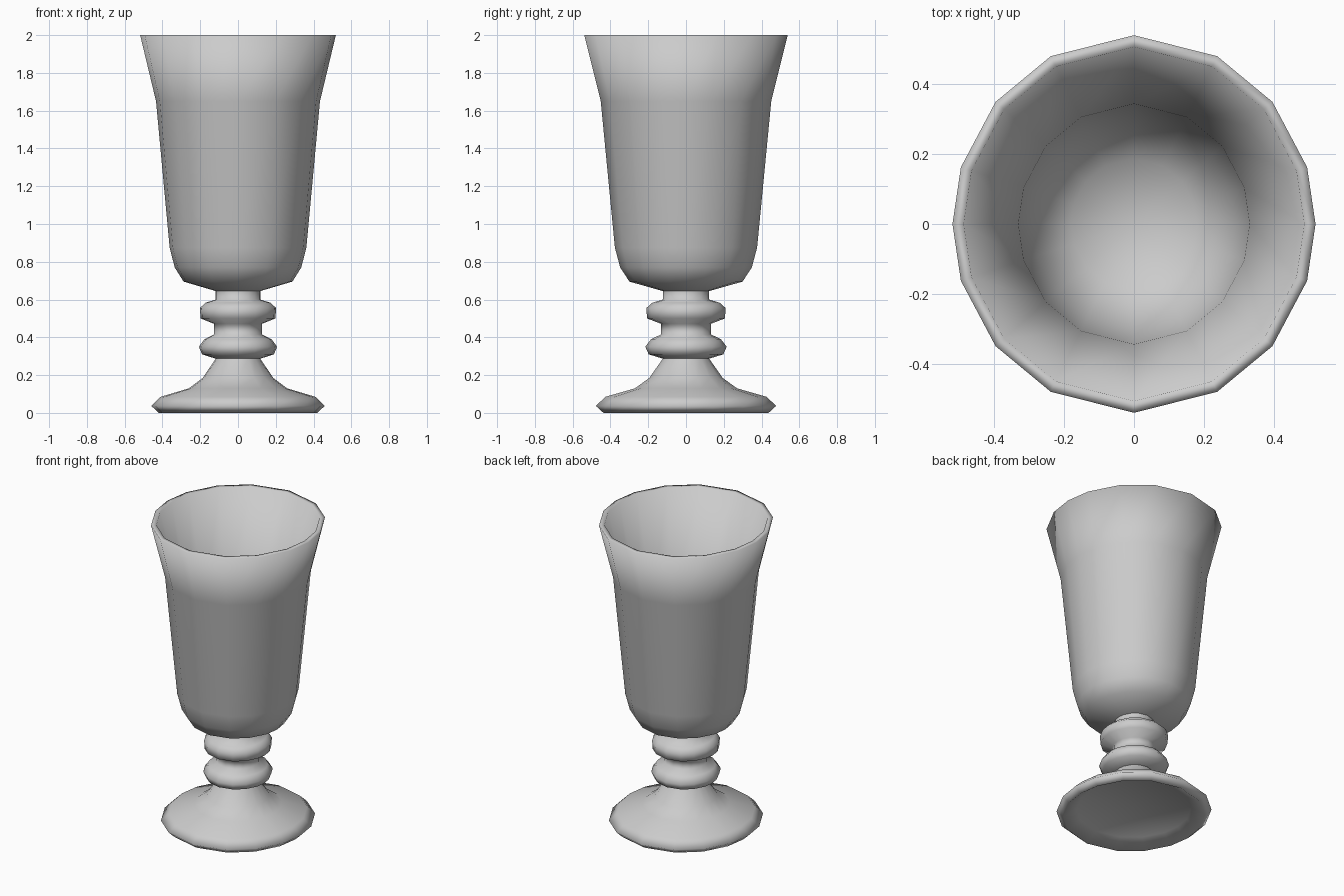
import bpy, bmesh
from math import sin, cos, radians

if "Cube" in bpy.data.objects:
    bpy.data.objects.remove(bpy.data.objects["Cube"])

# Slightly uneven 16-sided ring, a touch deeper (y) than wide (x)
QUARTER = [0, 17.5, 40.3, 62.7]
ANGLES = (QUARTER + [90] + [180 - a for a in QUARTER[:0:-1]])
ANGLES = ANGLES + [a + 180 for a in ANGLES]
DEPTH = 1.04


def lathe(name, profile):
    """Spin (radius, z) points around z; radius 0 closes with a fan."""
    bm = bmesh.new()
    rings = []
    for r, z in profile:
        if r == 0:
            rings.append([bm.verts.new((0, 0, z))])
        else:
            rings.append([bm.verts.new((r * cos(radians(a)), r * DEPTH * sin(radians(a)), z))
                          for a in ANGLES])
    n = len(ANGLES)
    for lo, hi in zip(rings, rings[1:]):
        for i in range(n):
            j = (i + 1) % n
            if len(lo) == 1:
                bm.faces.new((lo[0], hi[j], hi[i]))
            elif len(hi) == 1:
                bm.faces.new((lo[i], lo[j], hi[0]))
            else:
                bm.faces.new((lo[i], lo[j], hi[j], hi[i]))
    for f in bm.faces:
        f.smooth = True
    mesh = bpy.data.meshes.new(name)
    bm.to_mesh(mesh)
    bm.free()
    obj = bpy.data.objects.new(name, mesh)
    bpy.context.collection.objects.link(obj)
    return obj


# Foot: hollow underside, rolled edge, conical rise
lathe("foot", [(0, 0.07), (0.34, 0.05), (0.42, 0), (0.459, 0.037), (0.41, 0.085),
               (0.26, 0.13), (0.187, 0.185), (0.118, 0.287)])

# Stem with two rounded collars
lathe("stem", [(0.118, 0.287), (0.19, 0.31), (0.207, 0.35), (0.178, 0.39), (0.128, 0.415),
               (0.128, 0.472), (0.198, 0.5), (0.202, 0.555), (0.172, 0.583), (0.118, 0.6),
               (0.118, 0.645)])

# Bowl: outer wall, flat rim, tapering inner wall and rounded floor
lathe("bowl", [(0.118, 0.645), (0.288, 0.695), (0.335, 0.77), (0.362, 0.875), (0.434, 1.65),
               (0.518, 2.0), (0.486, 2.0), (0.33, 1.3), (0.29, 0.88),
               (0.18, 0.76), (0, 0.73)])
